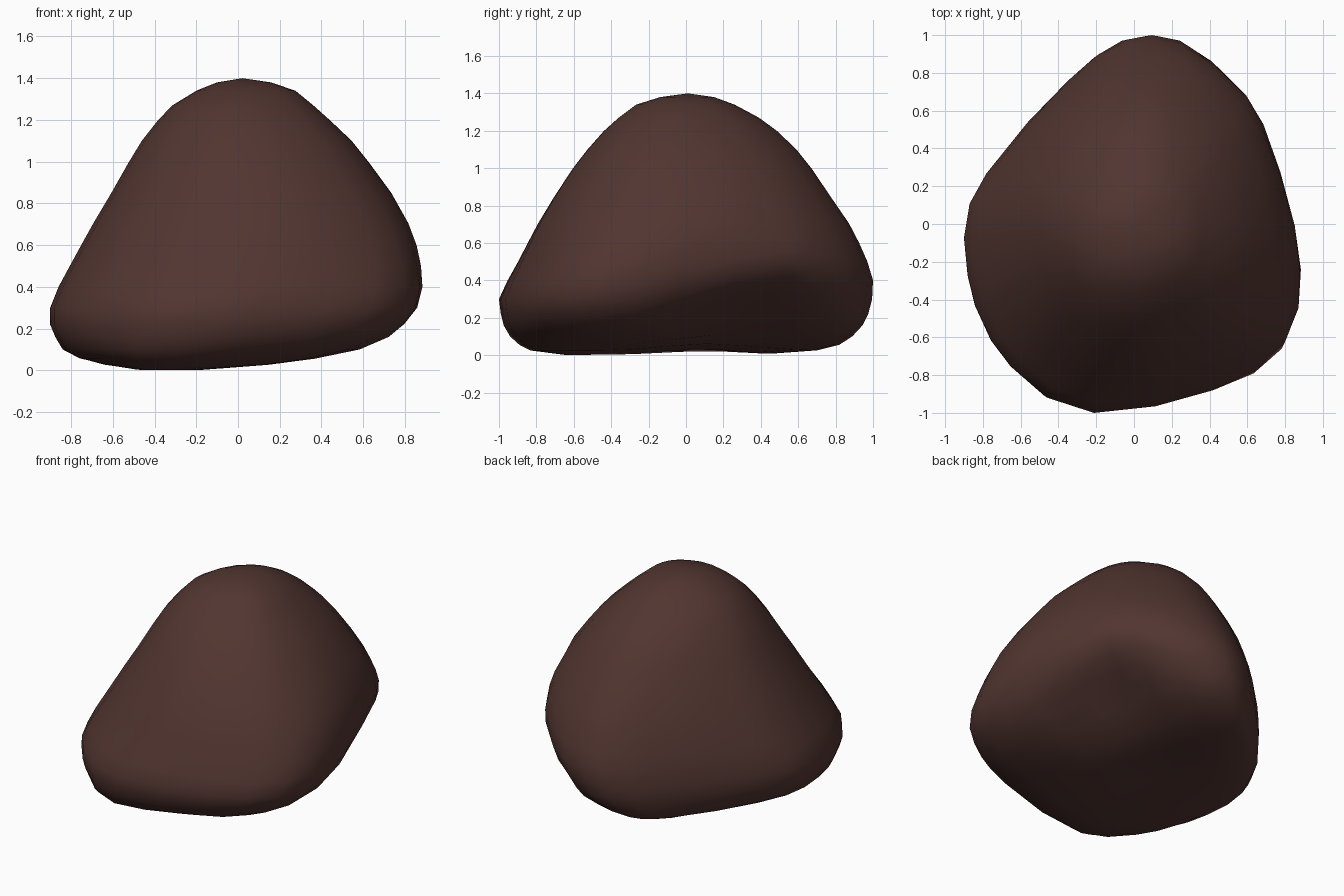
import bpy, bmesh, math
from mathutils import Vector

if "Cube" in bpy.data.objects:
    bpy.data.objects.remove(bpy.data.objects["Cube"])

# Plan outline of the boulder, anticlockwise from the right bulge
PLAN = [(.89, -.27), (.85, -.05), (.75, .25), (.65, .51), (.57, .66), (.4, .85),
        (.23, .97), (.08, 1), (-.05, .975), (-.18, .9), (-.32, .78), (-.55, .55),
        (-.78, .27), (-.87, .11), (-.9, -.07), (-.88, -.27), (-.84, -.43),
        (-.75, -.62), (-.64, -.76), (-.45, -.92), (-.2, -1), (.13, -.965),
        (.44, -.88), (.66, -.79), (.81, -.66), (.88, -.48)]

# Height, then left / right / front / back extents of the slice there
LEVELS = [(.002, -.5, -.15, -.65, .45), (.025, -.65, .15, -.83, .7),
          (.055, -.76, .38, -.89, .82), (.1, -.84, .6, -.94, .89),
          (.16, -.875, .74, -.975, .945), (.22, -.9, .81, -.99, .975),
          (.3, -.9, .87, -1, .995), (.4, -.86, .895, -.955, 1),
          (.5, -.81, .895, -.91, .975), (.6, -.755, .875, -.86, .93),
          (.7, -.7, .84, -.81, .88), (.85, -.61, .755, -.72, .775),
          (1.0, -.525, .64, -.62, .675), (1.1, -.465, .56, -.54, .595),
          (1.2, -.385, .45, -.45, .49), (1.27, -.32, .37, -.37, .395),
          (1.34, -.2, .28, -.27, .26), (1.38, -.1, .16, -.14, .15)]


def bump(p, centre, size):
    return math.exp(-sum(((a - c) / s) ** 2 for a, c, s in zip(p, centre, size)))


def ring_point(px, py, level):
    z, x0, x1, y0, y1 = level
    px /= .9
    # rounder slices towards the top
    k = .65 * min(1, max(0, (z - .35) / .5))
    length = math.hypot(px, py)
    px, py = (p * (1 - k) + p / length * k for p in (px, py))
    p = Vector(((x0 + x1) / 2 + px * (x1 - x0) / 2,
                (y0 + y1) / 2 + py * (y1 - y0) / 2, z))
    # hollow under the right-back side, with the bulge above it raised
    hollow = bump(p, (.6, .35, .1), (.4, .36, .18)) * Vector((-.15, -.08, .1))
    raised = bump(p, (.6, .55, .35), (.3, .32, .25)) * Vector((.02, .02, .08))
    # low arch between the front and back feet
    arch = bump(p, (.0, .08, 0), (.7, .3, .07)) * Vector((0, 0, .03))
    return p + hollow + raised + arch


bm = bmesh.new()
rings = [[bm.verts.new(ring_point(x, y, lv)) for x, y in PLAN] for lv in LEVELS]
n = len(PLAN)
for a, b in zip(rings, rings[1:]):
    for i in range(n):
        j = (i + 1) % n
        bm.faces.new((a[i], a[j], b[j], b[i]))

# Crown and slightly hollow underside
top = bm.verts.new((.02, .01, 1.4))
base = bm.verts.new((-.31, -.05, .04))
for i in range(n):
    j = (i + 1) % n
    bm.faces.new((rings[-1][i], rings[-1][j], top))
    bm.faces.new((rings[0][j], rings[0][i], base))

# Even out the skin a little, leaving its size alone
inner = [v for r in rings[8:16] for v in r]
bmesh.ops.smooth_vert(bm, verts=inner, factor=.3,
                      use_axis_x=True, use_axis_y=True, use_axis_z=True)
bmesh.ops.recalc_face_normals(bm, faces=bm.faces)
for f in bm.faces:
    f.smooth = True
me = bpy.data.meshes.new("boulder")
bm.to_mesh(me)
bm.free()

# Dark brown stone
mat = bpy.data.materials.new("brown_stone")
mat.diffuse_color = (.083, .036, .03, 1)
mat.use_nodes = True
mat.node_tree.nodes["Principled BSDF"].inputs["Base Color"].default_value = mat.diffuse_color
me.materials.append(mat)
bpy.context.collection.objects.link(bpy.data.objects.new("boulder", me))
